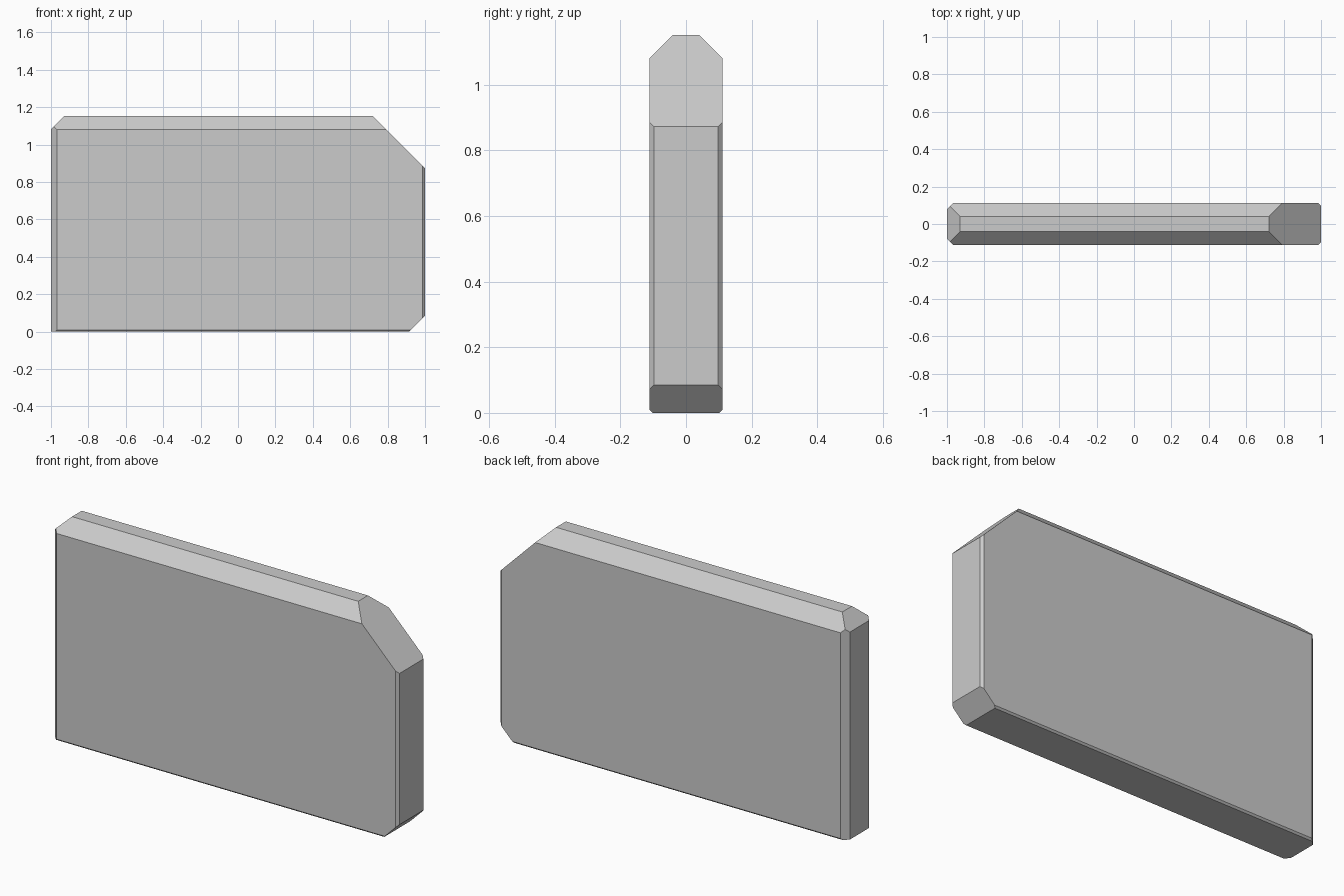
import bpy, bmesh
from mathutils import Vector

if "Cube" in bpy.data.objects:
    bpy.data.objects.remove(bpy.data.objects["Cube"])

HALF_X, HALF_Y, TOP = 1.0, 0.111, 1.152

# Plain slab standing on the ground
bm = bmesh.new()
bmesh.ops.create_cube(bm, size=1.0)
bmesh.ops.scale(bm, vec=(2 * HALF_X, 2 * HALF_Y, TOP), verts=bm.verts)
bmesh.ops.translate(bm, vec=(0, 0, TOP / 2), verts=bm.verts)


def chamfer(direction, size):
    """Slice off the 45 degree edge that lies in the given direction."""
    n = Vector(direction)
    edge = Vector((n.x * HALF_X, n.y * HALF_Y, TOP if n.z > 0 else 0))
    point = edge - n * (size / 2)
    cut = bmesh.ops.bisect_plane(
        bm, geom=bm.verts[:] + bm.edges[:] + bm.faces[:], dist=1e-5,
        plane_co=point, plane_no=n, clear_outer=True)["geom_cut"]
    rim = [g for g in cut if isinstance(g, bmesh.types.BMEdge)]
    bmesh.ops.edgeloop_fill(bm, edges=rim)


# Long edges along the top and bottom, upright edges at both ends
for side in (-1, 1):
    chamfer((0, side, 1), 0.071)
    chamfer((0, side, -1), 0.009)
    chamfer((-1, side, 0), 0.032)
    chamfer((1, side, 0), 0.013)

# Cut corners at the ends
chamfer((-1, 0, 1), 0.071)
chamfer((1, 0, 1), 0.279)
chamfer((1, 0, -1), 0.085)

bmesh.ops.recalc_face_normals(bm, faces=bm.faces)
mesh = bpy.data.meshes.new("chamfered_slab")
bm.to_mesh(mesh)
bm.free()
slab = bpy.data.objects.new("chamfered_slab", mesh)
bpy.context.collection.objects.link(slab)
